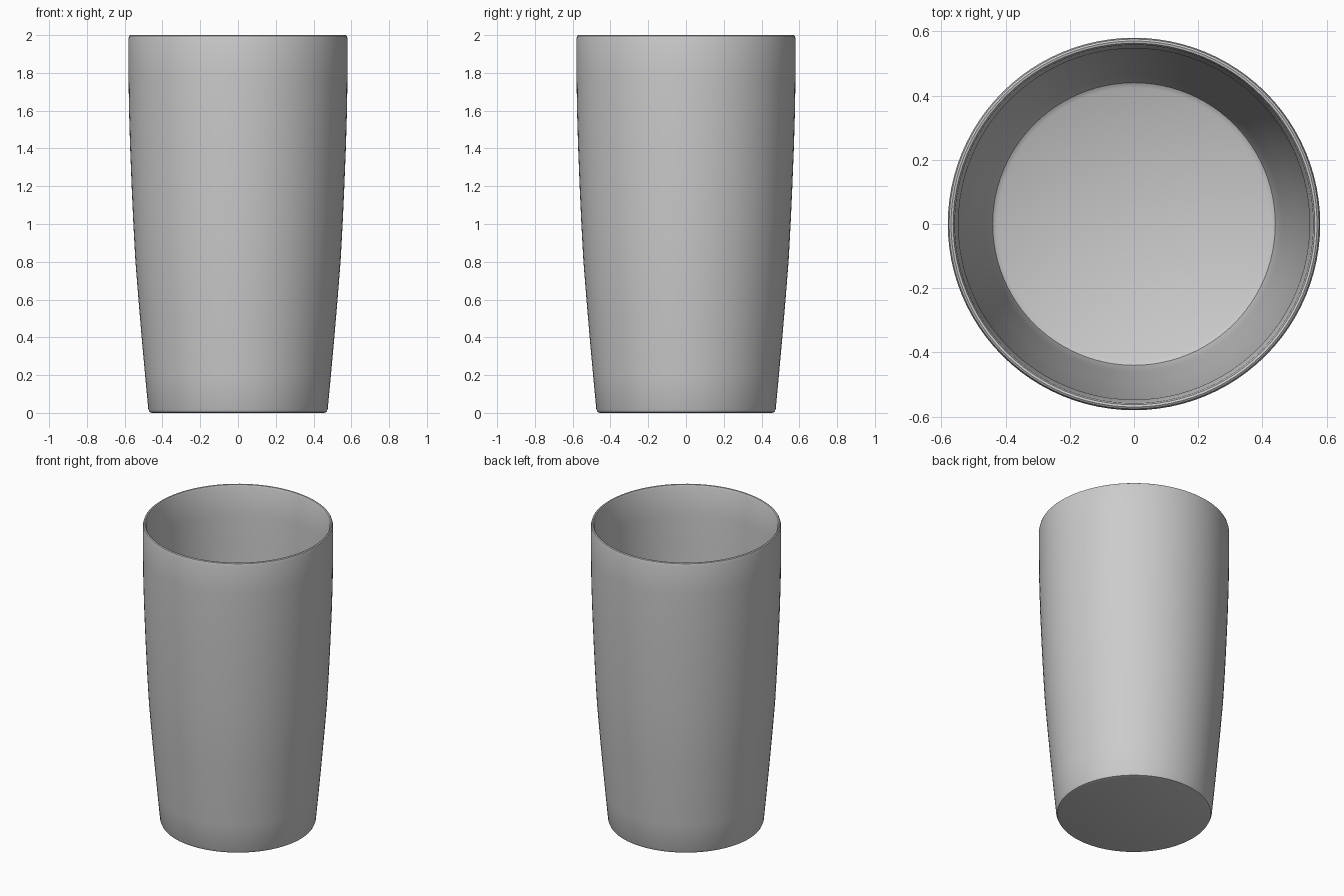
import bpy, bmesh, math

if "Cube" in bpy.data.objects:
    bpy.data.objects.remove(bpy.data.objects["Cube"])

# Cup wall profile (radius, height): underside, outer wall, rim, inner wall, floor
profile = [
    (0, 0), (0.455, 0), (0.468, 0.004), (0.475, 0.02), (0.492, 0.2),
    (0.51, 0.4), (0.527, 0.6), (0.543, 0.8), (0.554, 1.0), (0.563, 1.2),
    (0.571, 1.4), (0.577, 1.6), (0.58, 1.8), (0.58, 1.98), (0.576, 1.996),
    (0.57, 2.0), (0.563, 1.998), (0.558, 1.985), (0.547, 1.8), (0.545, 1.6),
    (0.539, 1.4), (0.531, 1.2), (0.522, 1.0), (0.511, 0.8), (0.495, 0.6),
    (0.478, 0.4), (0.460, 0.2), (0.447, 0.08), (0.44, 0.055), (0.424, 0.045),
    (0, 0.045),
]

# Lathe the profile around z
bm = bmesh.new()
verts = [bm.verts.new((r, 0, z)) for r, z in profile]
edges = [bm.edges.new(pair) for pair in zip(verts, verts[1:])]
bmesh.ops.spin(bm, geom=verts + edges, cent=(0, 0, 0), axis=(0, 0, 1),
               angle=math.tau, steps=96, use_merge=False, use_duplicate=False)
bmesh.ops.remove_doubles(bm, verts=bm.verts[:], dist=0.0001)
bmesh.ops.recalc_face_normals(bm, faces=bm.faces[:])

mesh = bpy.data.meshes.new("cup")
bm.to_mesh(mesh)
bm.free()
cup = bpy.data.objects.new("cup", mesh)
bpy.context.collection.objects.link(cup)

# Smooth walls with crisp edges
bpy.context.view_layer.objects.active = cup
cup.select_set(True)
bpy.ops.object.shade_smooth_by_angle(angle=math.radians(40))
